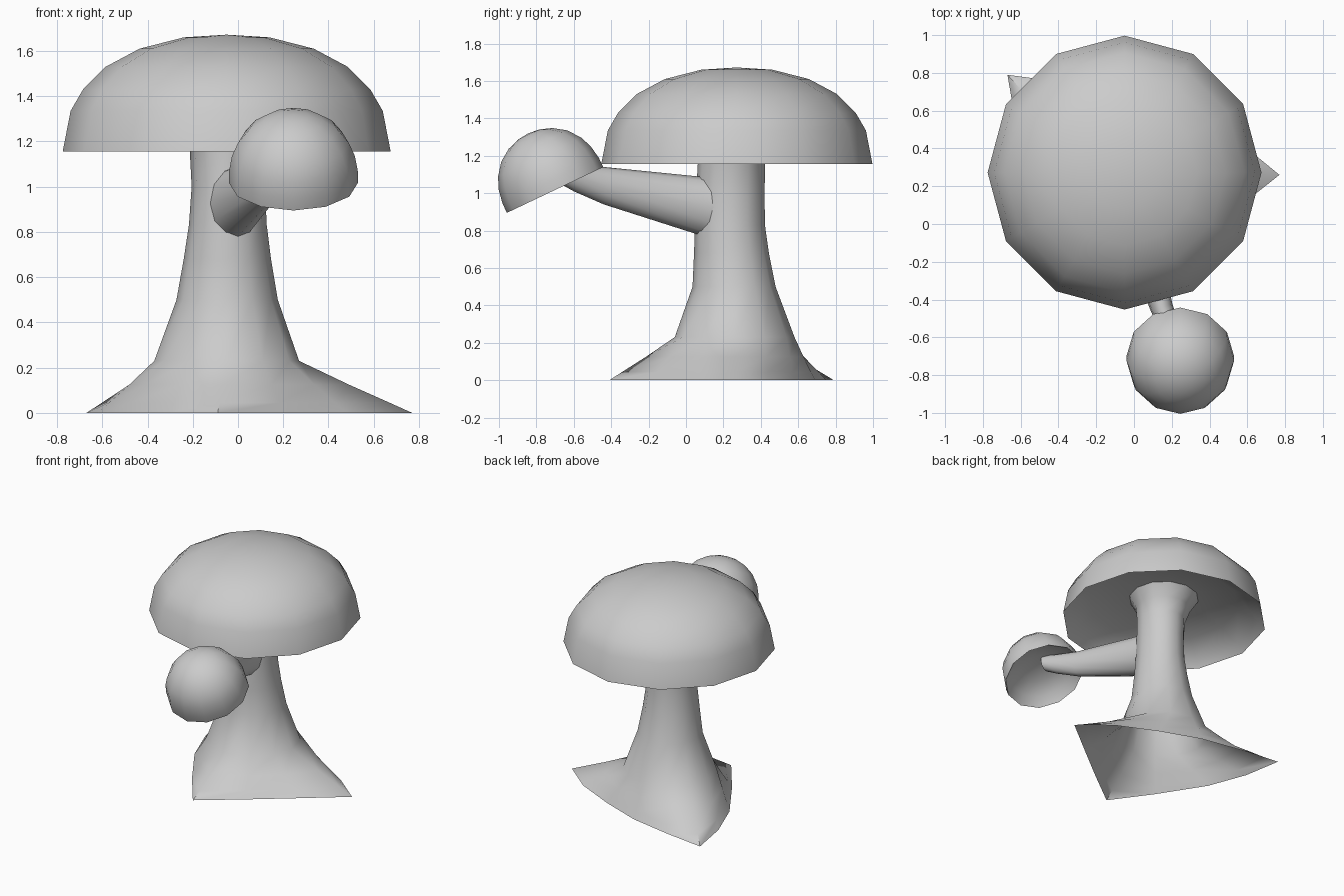
import bpy, math
from mathutils import Vector, Euler

if "Cube" in bpy.data.objects:
    bpy.data.objects.remove(bpy.data.objects["Cube"])

N = 12  # sides of every round part


def make_object(name, verts, faces):
    mesh = bpy.data.meshes.new(name)
    mesh.from_pydata(verts, [], faces)
    mesh.update()
    ob = bpy.data.objects.new(name, mesh)
    bpy.context.collection.objects.link(ob)
    bpy.ops.object.select_all(action='DESELECT')
    ob.select_set(True)
    bpy.context.view_layer.objects.active = ob
    bpy.ops.object.shade_smooth_by_angle(angle=math.radians(60))
    return ob


def loft(name, rings):
    """Skin a list of rings of N points; one-point rings become poles."""
    verts, faces, starts = [], [], []
    for r in rings:
        starts.append(len(verts))
        verts += [tuple(p) for p in r]
    for a in range(len(rings) - 1):
        s, t = starts[a], starts[a + 1]
        for i in range(N):
            j = (i + 1) % N
            if len(rings[a]) == 1:
                faces.append((s, t + j, t + i))
            elif len(rings[a + 1]) == 1:
                faces.append((s + i, s + j, t))
            else:
                faces.append((s + i, s + j, t + j, t + i))
    return make_object(name, verts, faces)


def ellipse(cx, cy, z, rx, ry):
    return [Vector((cx + rx * math.cos(2 * math.pi * i / N),
                    cy + ry * math.sin(2 * math.pi * i / N), z)) for i in range(N)]


def cap(name, profile, location, tilt=0):
    """Lathe from the underside centre, round the rim, to the crown."""
    rings = [[Vector((0, 0, z))] if r == 0 else ellipse(0, 0, z, r, r) for r, z in profile]
    ob = loft(name, rings)
    ob.location = location
    ob.rotation_euler = (tilt, 0, 0)
    return ob


# large cap with hollow underside
cap("large_cap", [(0, .185), (.25, .18), (.53, .14), (.68, .06), (.725, 0),
                  (.69, .18), (.635, .275), (.535, .375), (.385, .455), (.19, .505), (0, .517)],
    (-.05, .272, 1.155))

# small tilted cap
cap("small_cap", [(0, .11), (.12, .10), (.23, .06), (.285, 0),
                  (.285, .055), (.272, .13), (.245, .195), (.195, .26), (.13, .305), (.065, .328), (0, .335)],
    (.245, -.70, 1.017), math.radians(25.4))

# stem: three-rooted footprint blending into a round trunk
foot = [Vector((x, y, 0)) for x, y in (
    (.77, .26), (.55, .44), (.25, .58), (-.05, .69), (-.37, .75), (-.67, .79),
    (-.62, .5), (-.51, .21), (-.3, -.12), (-.09, -.41), (.2, -.19), (.48, .03))]
trunk = ellipse(-.05, .26, .23, .32, .32)


def blend(t, z):
    ring = [a.lerp(b, t) for a, b in zip(foot, trunk)]
    for p in ring:
        p.z = z
    return ring


stem_rings = [foot, blend(.2, .045), blend(.56, .125), trunk,
              ellipse(-.048, .257, .5, .224, .222),
              ellipse(-.047, .243, .68, .193, .2),
              ellipse(-.045, .235, .83, .172, .187),
              ellipse(-.043, .237, 1.0, .162, .183),
              ellipse(-.045, .243, 1.155, .168, .18),
              ellipse(-.05, .26, 1.25, .195, .195),
              ellipse(-.05, .27, 1.34, .25, .25)]
loft("stem", stem_rings)

# side branch carrying the small cap: upright oval sections (x, y, z, half width, half height)
branch = [(-.03, .20, .91, .13, .185), (0, .06, .935, .11, .155),
          (.145, -.44, 1.04, .06, .10), (.21, -.60, 1.085, .055, .075),
          (.24, -.69, 1.12, .06, .06)]
heading = Vector((.96, .29, 0))
loft("branch", [[Vector((x, y, z)) + heading * (w * math.cos(2 * math.pi * i / N))
                 + Vector((0, 0, h * math.sin(2 * math.pi * i / N))) for i in range(N)]
                for x, y, z, w, h in branch])
